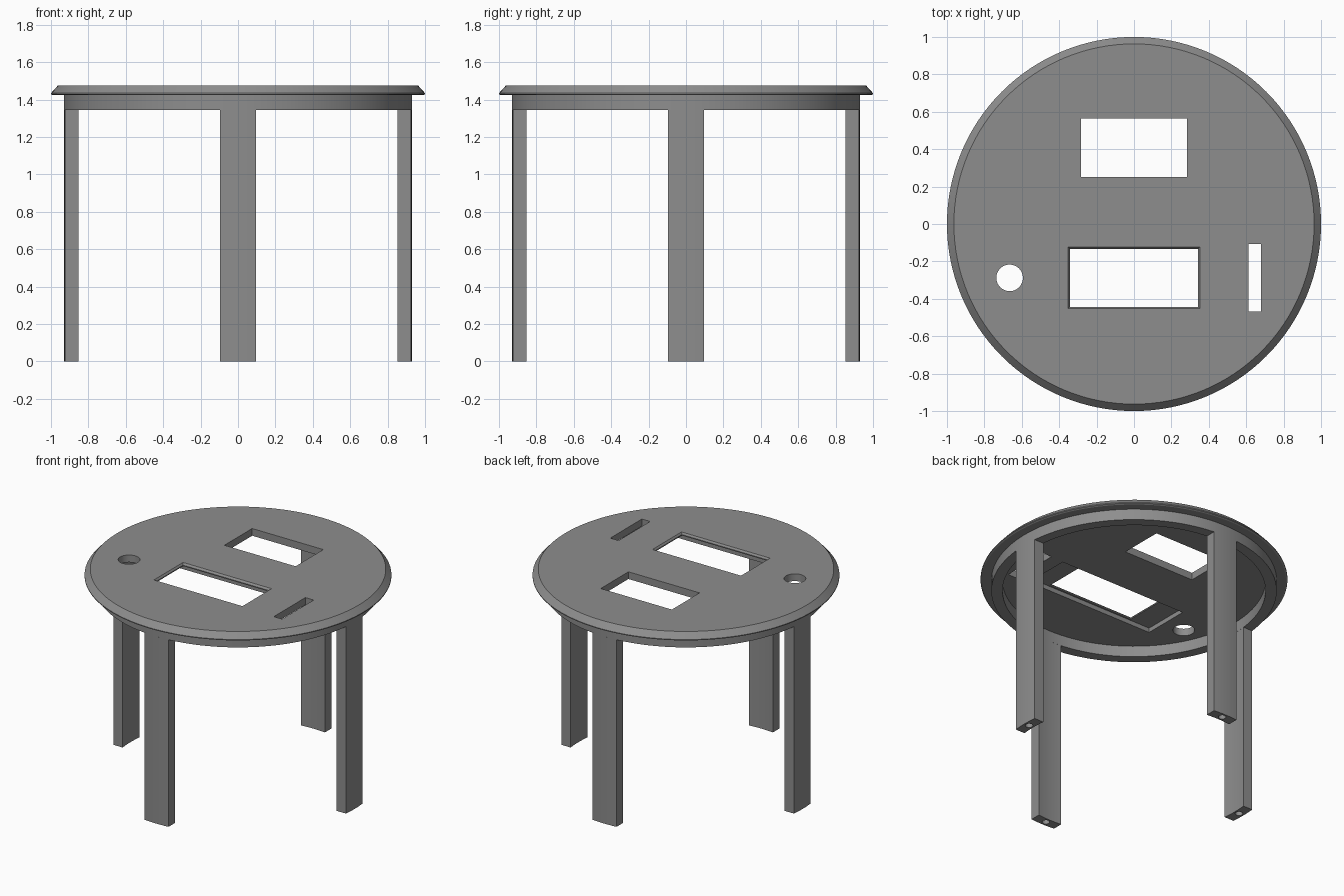
import bpy, bmesh, math

if "Cube" in bpy.data.objects:
    bpy.data.objects.remove(bpy.data.objects["Cube"])

SEG = 128
grey = bpy.data.materials.new("mid grey")
grey.diffuse_color = (0.27, 0.27, 0.27, 1)
grey.use_nodes = True
grey.node_tree.nodes["Principled BSDF"].inputs["Base Color"].default_value = grey.diffuse_color


def finish(bm, name):
    bmesh.ops.recalc_face_normals(bm, faces=bm.faces)
    me = bpy.data.meshes.new(name)
    bm.to_mesh(me)
    bm.free()
    me.materials.append(grey)
    ob = bpy.data.objects.new(name, me)
    bpy.context.collection.objects.link(ob)
    return ob


def activate(ob):
    bpy.ops.object.select_all(action='DESELECT')
    ob.select_set(True)
    bpy.context.view_layer.objects.active = ob


def smooth(ob):
    activate(ob)
    bpy.ops.object.shade_smooth_by_angle(angle=math.radians(25))


def prism(name, pts, z0, z1, pts_top=None):
    """Closed outline between two heights, optionally flaring to a second outline."""
    bm = bmesh.new()
    lo = [bm.verts.new((x, y, z0)) for x, y in pts]
    hi = [bm.verts.new((x, y, z1)) for x, y in (pts_top or pts)]
    bm.faces.new(lo)
    bm.faces.new(hi)
    n = len(pts)
    for i in range(n):
        j = (i + 1) % n
        bm.faces.new((lo[i], lo[j], hi[j], hi[i]))
    return finish(bm, name)


def circle(r, cx=0, cy=0, n=SEG):
    return [(cx + r * math.cos(2 * math.pi * i / n), cy + r * math.sin(2 * math.pi * i / n))
            for i in range(n)]


def rect(x0, x1, y0, y1):
    return [(x0, y0), (x1, y0), (x1, y1), (x0, y1)]


def lathe(name, profile, closed):
    """Spin an (r, z) profile; an open one is capped at both ends."""
    bm = bmesh.new()
    rings = [[bm.verts.new((x, y, z)) for x, y in circle(r)] for r, z in profile]
    pairs = list(zip(rings, rings[1:])) + ([(rings[-1], rings[0])] if closed else [])
    for a, b in pairs:
        for i in range(SEG):
            j = (i + 1) % SEG
            bm.faces.new((a[i], a[j], b[j], b[i]))
    if not closed:
        bm.faces.new(rings[0])
        bm.faces.new(rings[-1])
    return finish(bm, name)


def cut(ob, cutter):
    cutter.hide_render = True
    mod = ob.modifiers.new("cut", 'BOOLEAN')
    mod.operation = 'DIFFERENCE'
    mod.solver = 'EXACT'
    mod.object = cutter
    activate(ob)
    bpy.ops.object.modifier_apply(modifier=mod.name)
    bpy.data.objects.remove(cutter)


# Table top with bevelled rim
TOP, UNDER = 1.475, 1.423
top = lathe("table_top", [(0.99, UNDER), (1.0, 1.428), (1.0, 1.434), (0.963, TOP)], False)

# Openings: back window, side slot, round hole, front window with flared edge
cut(top, prism("cutter", rect(-0.283, 0.283, 0.25, 0.565), 1.3, 1.6))
cut(top, prism("cutter", rect(0.612, 0.678, -0.467, -0.108), 1.3, 1.6))
cut(top, prism("cutter", circle(0.071, -0.665, -0.288, 48), 1.3, 1.6))
cut(top, prism("cutter", rect(-0.343, 0.343, -0.443, -0.133), 1.3, 1.6))
cut(top, prism("cutter", rect(-0.343, 0.343, -0.443, -0.133), 1.462, TOP + 0.001,
               rect(-0.353, 0.353, -0.453, -0.121)))
# Wider pocket under the front window
cut(top, prism("cutter", rect(-0.51, 0.51, -0.455, -0.115), 1.3, 1.455))
smooth(top)

# Apron ring below the top
R_OUT, R_IN, APRON = 0.93, 0.857, 1.345
smooth(lathe("apron_ring", [(R_IN, APRON), (R_OUT, APRON), (R_OUT, UNDER), (R_IN, UNDER)], True))

# Four curved legs with a blind hole in each foot
HALF = 0.095


def arc(r, n=8):
    a = math.asin(HALF / r)
    return [(r * math.cos(a * (2 * i / n - 1)), r * math.sin(a * (2 * i / n - 1)))
            for i in range(n + 1)]


for k, side in enumerate(("right", "back", "left", "front")):
    leg = prism(side + "_leg", arc(R_OUT) + arc(R_IN)[::-1], 0, APRON)
    cut(leg, prism("cutter", circle(0.025, 0.893, 0, 24), -0.1, 0.1))
    leg.rotation_euler.z = k * math.pi / 2
    smooth(leg)
